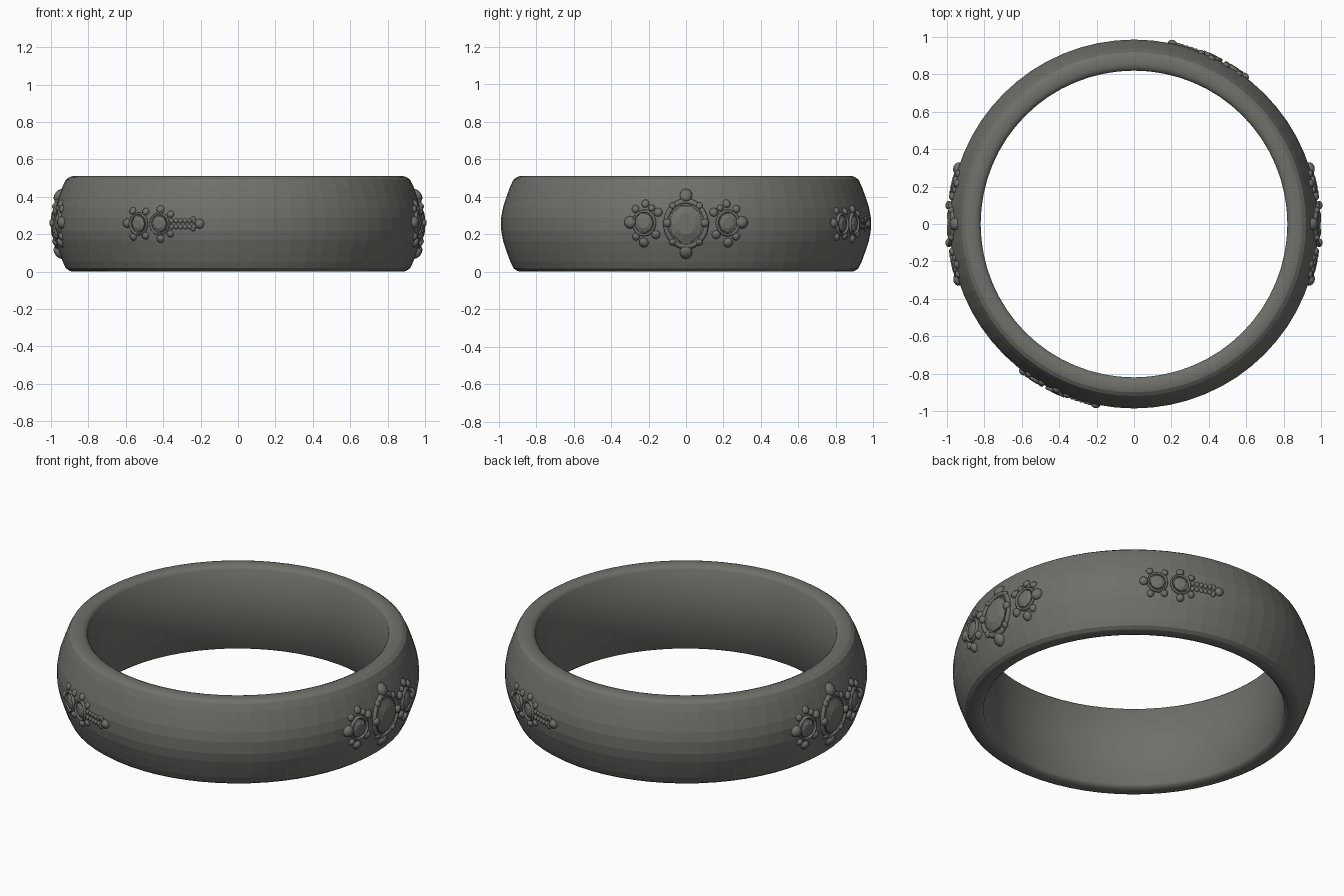
import bpy, bmesh, math
from mathutils import Vector

if "Cube" in bpy.data.objects:
    bpy.data.objects.remove(bpy.data.objects["Cube"])

metal = bpy.data.materials.new("dark grey metal")
metal.diffuse_color = (0.16, 0.16, 0.145, 1)
metal.use_nodes = True
metal.node_tree.nodes["Principled BSDF"].inputs["Base Color"].default_value = metal.diffuse_color

R, ZC = 0.985, 0.255
# lower half of the outer profile, mirrored about the mid height
OUTER = [(0.900, 0.004), (0.920, 0.018), (0.938, 0.055), (0.958, 0.11), (0.976, 0.165), (0.986, 0.22)]
OUTER = OUTER + [(r, 2 * ZC - z) for r, z in reversed(OUTER)]


def surface(z):
    for (r0, z0), (r1, z1) in zip(OUTER, OUTER[1:]):
        if z0 <= z <= z1:
            return r0 + (r1 - r0) * (z - z0) / (z1 - z0)
    return 0.90


def wrap(th, a, b, c):
    """Tangent offset a, vertical offset b, height c over the band."""
    z = ZC + b
    r = surface(z) + c
    t = th + a / R
    return Vector((r * math.cos(t), r * math.sin(t), z))


def finish(name, bm, smooth=None):
    bmesh.ops.recalc_face_normals(bm, faces=bm.faces)
    me = bpy.data.meshes.new(name)
    bm.to_mesh(me)
    bm.free()
    ob = bpy.data.objects.new(name, me)
    bpy.context.collection.objects.link(ob)
    me.materials.append(metal)
    for p in me.polygons:
        p.use_smooth = smooth(p) if smooth else False
    return ob


def lathe(bm, profile, n, place, closed):
    rings = [[bm.verts.new(place(r, h, 2 * math.pi * i / n)) for i in range(n)] for r, h in profile]
    pairs = list(zip(rings, rings[1:]))
    if closed:
        pairs.append((rings[-1], rings[0]))
    for p, q in pairs:
        for i in range(n):
            j = (i + 1) % n
            bm.faces.new((p[i], p[j], q[j], q[i]))
    if not closed:
        bm.faces.new(rings[-1])


def ball(bm, th, a, b, r, c=0.0):
    s = bmesh.ops.create_icosphere(bm, subdivisions=2, radius=r)
    for v in s["verts"]:
        x, y, z = v.co
        v.co = wrap(th, a + x, b + y, c + z * 0.8)


def oval(bm, th, a, b, rx, rz, profile, n, closed=False):
    """Round or oval setting lying on the band; the profile is in radius fractions."""
    lathe(bm, profile, n, lambda r, h, t: wrap(th, a + rx * r * math.cos(t), b + rz * r * math.sin(t), h), closed)


# band
bm = bmesh.new()
rim = [(0.82, 0.02), (0.832, 0.008), (0.85, 0.0), (0.885, 0.0)]
profile = rim + OUTER + [(r, 2 * ZC - z) for r, z in reversed(rim)]
lathe(bm, profile, 64, lambda r, z, t: Vector((r * math.cos(t), r * math.sin(t), z)), True)


def inner(p):
    return math.hypot(p.center.x, p.center.y) < 0.9


finish("band", bm, inner)

BEZEL = [(0.78, -0.01), (0.80, 0.009), (0.90, 0.015), (0.98, 0.009), (1.0, -0.01)]
GEM = [(1.0, -0.005), (0.97, 0.007), (0.55, 0.015)]

# flower on each side: large oval stone between two small clusters
for side, th in (("right", 0.0), ("left", math.pi)):
    rims, gems, beads = bmesh.new(), bmesh.new(), bmesh.new()
    oval(rims, th, 0, 0, 0.122, 0.138, BEZEL, 32, True)
    oval(gems, th, 0, 0, 0.092, 0.104, GEM, 10)
    for s in (-1, 1):
        ball(beads, th, 0, s * 0.152, 0.036)
        ball(beads, th, s * 0.1, 0.005, 0.023, 0.01)
        for q in (-1, 1):
            ball(beads, th, s * 0.072, q * 0.098, 0.018, 0.008)
        oval(rims, th, s * 0.225, 0.005, 0.066, 0.072, BEZEL, 20, True)
        oval(gems, th, s * 0.225, 0.005, 0.05, 0.055, GEM, 8)
        for a, b, r in ((0.302, 0.008, 0.034), (0.222, 0.108, 0.022), (0.23, -0.1, 0.026),
                        (0.15, 0.062, 0.024), (0.162, -0.058, 0.024),
                        (0.275, 0.08, 0.021), (0.272, -0.068, 0.021), (0.185, 0.085, 0.018)):
            ball(beads, th, s * a, b, r)
    finish(side + "_flower_bezels", rims, lambda p: True)
    finish(side + "_flower_stones", gems)
    finish(side + "_flower_beads", beads, lambda p: True)

# small sprig on the front and back: two rings and a beaded stem
for side, turn in (("front", -math.pi / 2), ("back", math.pi / 2)):
    def ang(x):
        return turn + math.asin(x / R)

    rims, gems, beads, stem = bmesh.new(), bmesh.new(), bmesh.new(), bmesh.new()
    for x in (-0.53, -0.418):
        oval(rims, ang(x), 0, 0, 0.058, 0.062, BEZEL, 20, True)
        oval(gems, ang(x), 0, 0, 0.042, 0.045, GEM, 8)
    for x, b, r in ((-0.592, 0.004, 0.025), (-0.565, 0.07, 0.02), (-0.495, 0.066, 0.02),
                    (-0.417, 0.078, 0.022), (-0.417, -0.08, 0.022), (-0.562, -0.07, 0.02),
                    (-0.497, -0.064, 0.02), (-0.36, 0.052, 0.019), (-0.362, -0.054, 0.019),
                    (-0.205, 0, 0.026), (-0.24, 0.026, 0.014), (-0.24, -0.026, 0.014)):
        ball(beads, ang(x), 0, b, r)
    for k in range(6):
        for b in (-0.016, 0.016):
            ball(stem, ang(-0.355 + 0.024 * k), 0, b, 0.0135)
    finish(side + "_sprig_bezels", rims, lambda p: True)
    finish(side + "_sprig_stones", gems)
    finish(side + "_sprig_beads", beads, lambda p: True)
    finish(side + "_sprig_stem", stem, lambda p: True)
